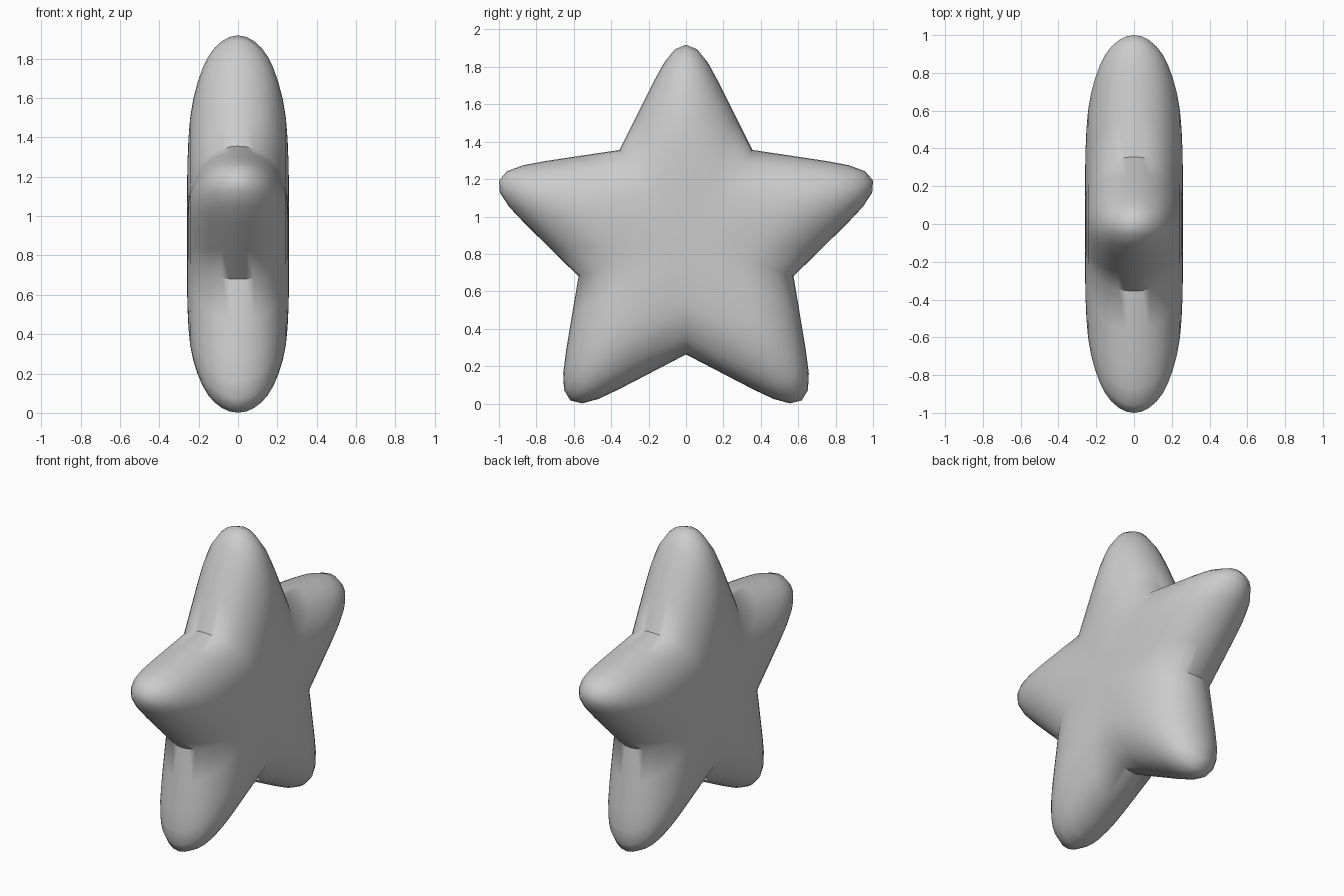
import bpy, bmesh, math

if "Cube" in bpy.data.objects:
    bpy.data.objects.remove(bpy.data.objects["Cube"])

CENTRE_Z = 0.867
# Half of one arm's outline: (sideways, outward), valley to rounded tip
HALF_ARM = [(0.355, 0.489), (0.26, 0.68), (0.175, 0.85), (0.117, 0.956), (0.06, 1.027), (0.0, 1.0515)]
# Puffed section: (thickness x, scale of the outline)
SECTION = [(0.0, 1.0), (0.042, 0.993), (0.082, 0.972), (0.119, 0.94), (0.152, 0.897),
           (0.18, 0.842), (0.205, 0.775), (0.227, 0.695), (0.243, 0.605),
           (0.252, 0.50), (0.257, 0.38), (0.26, 0.20)]


def star_outline():
    """Five arms, each mirrored about its own axis."""
    arm = HALF_ARM + [(-u, v) for u, v in HALF_ARM[-2:0:-1]]
    points = []
    for k in range(5):
        a = k * math.tau / 5
        for u, v in arm:
            points.append((u * math.cos(a) - v * math.sin(a),
                           u * math.sin(a) + v * math.cos(a)))
    return points


bm = bmesh.new()
outline = star_outline()
n = len(outline)

# Rings from the left face over the rim to the right face
levels = [(-x, s) for x, s in reversed(SECTION[1:])] + SECTION
rings = [[bm.verts.new((x, y * s, z * s + CENTRE_Z)) for y, z in outline]
         for x, s in levels]
for a, b in zip(rings, rings[1:]):
    for i in range(n):
        j = (i + 1) % n
        bm.faces.new((a[i], a[j], b[j], b[i]))

# Flat centres
for ring, x in ((rings[0], -0.26), (rings[-1], 0.26)):
    hub = bm.verts.new((x, 0, CENTRE_Z))
    for i in range(n):
        bm.faces.new((ring[i], ring[(i + 1) % n], hub))
bmesh.ops.recalc_face_normals(bm, faces=bm.faces)

mesh = bpy.data.meshes.new("puffy_star")
bm.to_mesh(mesh)
bm.free()
star = bpy.data.objects.new("puffy_star", mesh)
bpy.context.collection.objects.link(star)
bpy.context.view_layer.objects.active = star
star.select_set(True)
bpy.ops.object.shade_smooth_by_angle(angle=math.radians(50))
